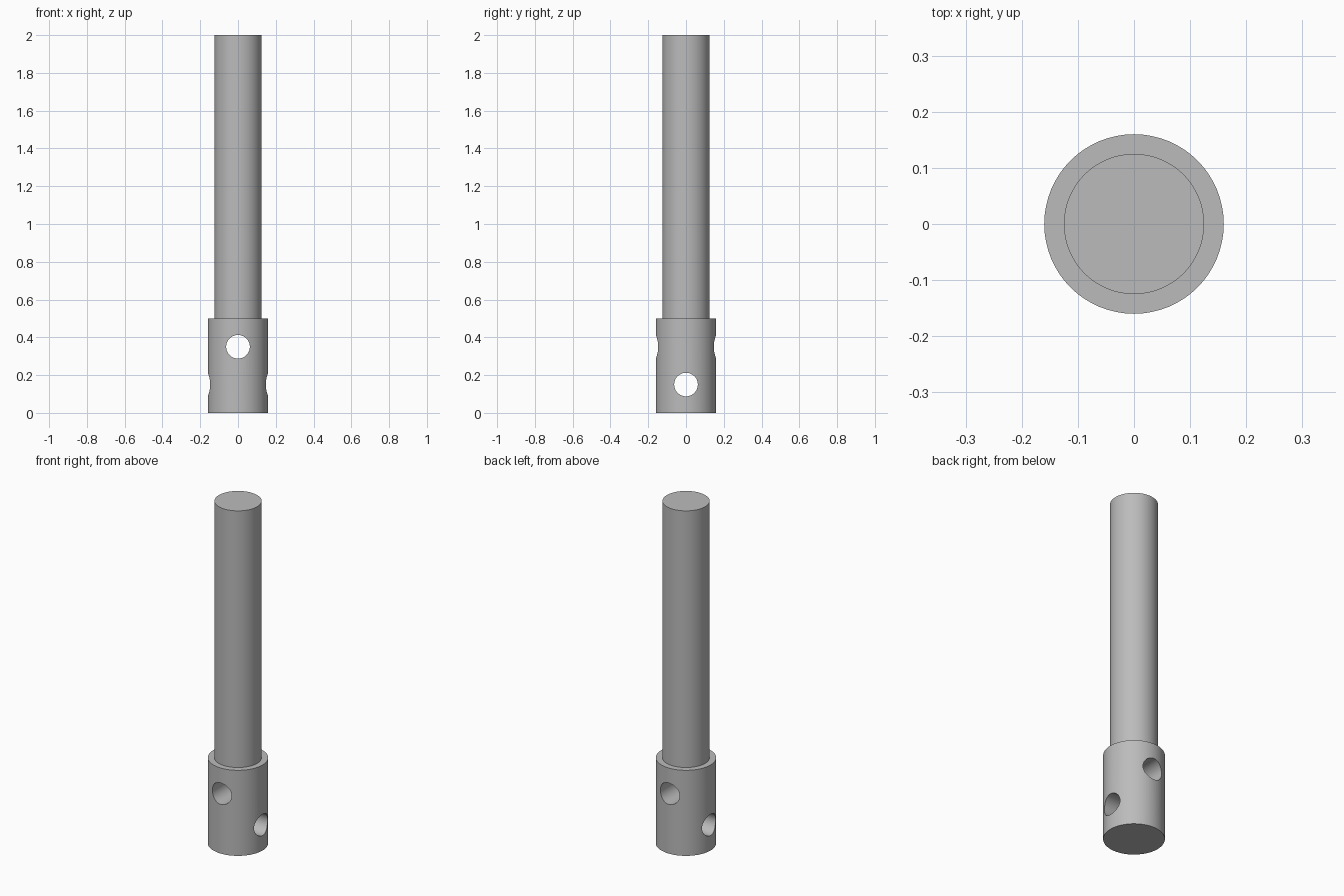
import bpy
from math import pi, radians

if "Cube" in bpy.data.objects:
    bpy.data.objects.remove(bpy.data.objects["Cube"], do_unlink=True)

# Plain grey steel
steel = bpy.data.materials.new("grey_steel")
steel.use_nodes = True
GREY = (0.5, 0.5, 0.5, 1)
steel.diffuse_color = GREY
steel.node_tree.nodes["Principled BSDF"].inputs["Base Color"].default_value = GREY


def cylinder(name, radius, depth, z, rotation=(0, 0, 0)):
    bpy.ops.mesh.primitive_cylinder_add(
        vertices=64, radius=radius, depth=depth, location=(0, 0, z), rotation=rotation)
    ob = bpy.context.object
    ob.name = name
    ob.data.materials.append(steel)
    return ob


def activate(ob):
    bpy.ops.object.select_all(action='DESELECT')
    ob.select_set(True)
    bpy.context.view_layer.objects.active = ob


# Long shaft standing on the thicker head
shaft = cylinder("shaft", 0.125, 1.5, 1.25)
head = cylinder("drilled_head", 0.16, 0.5, 0.25)

# Two crossed through holes: upper front to back, lower side to side
holes = {
    "upper_hole_cutter": (0.35, (pi / 2, 0, 0)),
    "lower_hole_cutter": (0.15, (0, pi / 2, 0)),
}
for name, (z, rotation) in holes.items():
    cutter = cylinder(name, 0.0625, 0.6, z, rotation)
    cutter.hide_render = True
    activate(head)
    drill = head.modifiers.new(name, 'BOOLEAN')
    drill.operation = 'DIFFERENCE'
    drill.solver = 'EXACT'
    drill.object = cutter
    bpy.ops.object.modifier_apply(modifier=drill.name)
    bpy.data.objects.remove(cutter, do_unlink=True)

# Smooth round walls with crisp rims
for part in (shaft, head):
    activate(part)
    bpy.ops.object.shade_smooth_by_angle(angle=radians(30))
